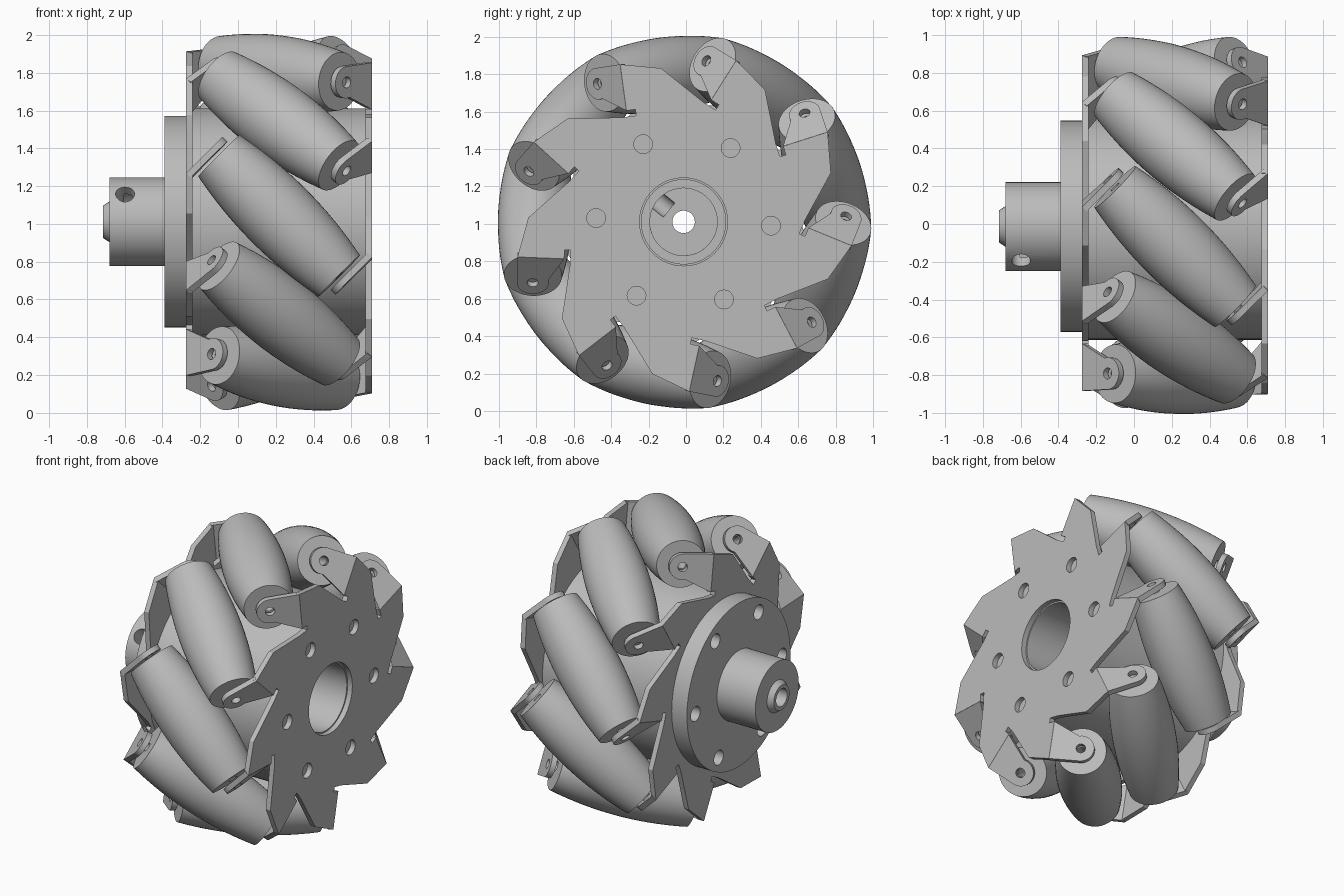
import bpy, bmesh
from math import sin, cos, pi, radians, sqrt
from mathutils import Matrix, Vector

if "Cube" in bpy.data.objects:
    bpy.data.objects.remove(bpy.data.objects["Cube"])

grey = bpy.data.materials.new("machined grey")
grey.use_nodes = True
grey.diffuse_color = (0.5, 0.5, 0.5, 1)
grey.node_tree.nodes["Principled BSDF"].inputs["Base Color"].default_value = (0.5, 0.5, 0.5, 1)

# Wheel frame: axle along x, origin at the middle of the wheel
WHEEL = Matrix.Translation((0.2175, -0.013, 1.011))
COUNT = 9
STEP = 2 * pi / COUNT
FIRST = radians(17.7)      # angle of the first roller's middle
AXIS_R = 0.793             # distance from axle to roller axis
THICK = 0.035
HALF = 0.4925              # half distance between outer plate faces
BOLTS = [radians(-2.5 + 60 * i) for i in range(6)]


def frame(cx, cy, cz, origin=(0, 0, 0)):
    m = Matrix((cx, cy, cz)).transposed().to_4x4()
    m.translation = origin
    return m


def finish(obj, matrix):
    obj.matrix_world = WHEEL @ matrix
    obj.data.materials.clear()
    obj.data.materials.append(grey)
    bpy.ops.object.select_all(action="DESELECT")
    obj.select_set(True)
    bpy.context.view_layer.objects.active = obj
    bpy.ops.object.shade_smooth_by_angle(angle=radians(30))
    return obj


def lathe(name, profile, matrix=Matrix(), segments=72):
    """Closed (x, radius) profile turned about the x axis."""
    bm = bmesh.new()
    verts = [bm.verts.new((x, r, 0)) for x, r in profile]
    edges = [bm.edges.new((v, verts[i - 1])) for i, v in enumerate(verts)]
    bmesh.ops.spin(bm, geom=verts + edges, axis=(1, 0, 0), cent=(0, 0, 0),
                   angle=2 * pi, steps=segments, use_duplicate=False)
    bmesh.ops.remove_doubles(bm, verts=bm.verts, dist=0.0001)
    bmesh.ops.recalc_face_normals(bm, faces=bm.faces)
    mesh = bpy.data.meshes.new(name)
    bm.to_mesh(mesh)
    bm.free()
    obj = bpy.data.objects.new(name, mesh)
    bpy.context.collection.objects.link(obj)
    return finish(obj, matrix)


def circle(r, cx=0, cy=0, n=32):
    return [(cx + r * cos(2 * pi * i / n), cy + r * sin(2 * pi * i / n)) for i in range(n)]


def sheet(name, loops, thickness, matrix):
    """Flat plate from an outline loop followed by hole loops."""
    curve = bpy.data.curves.new(name, "CURVE")
    curve.dimensions = "2D"
    curve.fill_mode = "BOTH"
    curve.extrude = thickness / 2
    for loop in loops:
        spline = curve.splines.new("POLY")
        spline.points.add(len(loop) - 1)
        for point, (x, y) in zip(spline.points, loop):
            point.co = (x, y, 0, 1)
        spline.use_cyclic_u = True
    source = bpy.data.objects.new(name, curve)
    bpy.context.collection.objects.link(source)
    bpy.context.view_layer.update()
    deps = bpy.context.evaluated_depsgraph_get()
    mesh = bpy.data.meshes.new_from_object(source.evaluated_get(deps))
    bpy.data.objects.remove(source)
    bm = bmesh.new()
    bm.from_mesh(mesh)
    bmesh.ops.remove_doubles(bm, verts=bm.verts, dist=0.0001)
    bmesh.ops.recalc_face_normals(bm, faces=bm.faces)
    bm.to_mesh(mesh)
    bm.free()
    obj = bpy.data.objects.new(name, mesh)
    bpy.context.collection.objects.link(obj)
    return finish(obj, matrix)


def across(x):
    """Frame of a disc lying square to the axle."""
    return frame((0, 1, 0), (0, 0, 1), (1, 0, 0), (x, 0, 0))


# Plate outline: one sector in (tangent, radius), repeated around the axle
sector = [(0.01, 0.83), (0.223, 0.88), (0.223, 0.63),
          (0.175, 0.63), (0.175, 0.597), (0.25, 0.597)]
outline = []
for k in range(COUNT):
    a = FIRST + k * STEP
    outline += [(r * cos(a) - t * sin(a), r * sin(a) + t * cos(a)) for t, r in sector]

# Tab outline: rounded end around the pin hole, flaring to the bend
tab = [(0.19, 0.63)]
for i in range(17):
    a = radians(-75 - 200 * i / 16)
    tab.append((0.085 * cos(a), AXIS_R + 0.085 * sin(a)))
tab.append((0.19, 0.88))
pin_hole = circle(0.03, 0, AXIS_R, 20)

bolt_holes = [circle(0.05, 0.468 * cos(a), 0.468 * sin(a), 24) for a in BOLTS]
middle = Vector((0, cos(FIRST), sin(FIRST)))
flip = Matrix.Rotation(pi, 4, middle)     # turns the right side into the left

sheet("right_plate", [outline, circle(0.235, n=64)] + bolt_holes, THICK,
      across(HALF - THICK / 2))
sheet("left_plate", [outline, circle(0.18, n=64)], THICK, flip @ across(HALF - THICK / 2))

# Roller profile: barrel with a pin bore
HALF_LEN = 0.45
barrel = []
for i in range(17):
    s = -1 + i / 8
    barrel.append((s * HALF_LEN, 0.2 - 0.045 * s * s))
barrel += [(HALF_LEN, 0.03), (-HALF_LEN, 0.03)]

x_dir = Vector((1, 0, 0))
for k in range(COUNT):
    a = FIRST + k * STEP
    out = Vector((0, cos(a), sin(a)))
    tangent = Vector((0, -sin(a), cos(a)))
    along = (x_dir + tangent) / sqrt(2)
    slant = (x_dir - tangent) / sqrt(2)
    lathe(f"roller_{k + 1}", barrel,
          frame(along, out, along.cross(out), out * AXIS_R), 48)
    # Bent tabs holding both roller ends
    right = frame(slant, out, along, along * (0.506 - THICK / 2))
    sheet(f"right_tab_{k + 1}", [tab, pin_hole], THICK, right)
    sheet(f"left_tab_{k + 1}", [tab, pin_hole], THICK, Matrix.Rotation(pi, 4, out) @ right)

# Drum between the plates
inner = HALF - THICK
lathe("drum", [(-inner, 0.6), (inner, 0.6), (inner, 0.225), (-inner, 0.225)], segments=96)

# Bolted flange and hub
sheet("flange", [circle(0.56, n=96), circle(0.18, n=64)] + bolt_holes, 0.115, across(-0.55))
hub = lathe("hub", [(-0.9325, 0.085), (-0.8975, 0.108), (-0.8975, 0.235), (-0.6, 0.235),
                    (-0.6, 0.18), (-0.82, 0.18), (-0.82, 0.06), (-0.9325, 0.06)])

# Set screw hole in the hub
a = radians(141)
out = Vector((0, cos(a), sin(a)))
cutter = lathe("set_screw_cutter", [(0.1, 0), (0.1, 0.05), (0.3, 0.05), (0.3, 0)],
               frame(out, x_dir, out.cross(x_dir), (-0.815, 0, 0)), 32)
cutter.hide_render = True
cut = hub.modifiers.new("set_screw_hole", "BOOLEAN")
cut.object = cutter
cut.solver = "EXACT"
bpy.ops.object.select_all(action="DESELECT")
bpy.context.view_layer.objects.active = hub
hub.select_set(True)
bpy.ops.object.modifier_apply(modifier=cut.name)
bpy.data.objects.remove(cutter)
bpy.ops.object.shade_smooth_by_angle(angle=radians(30))
